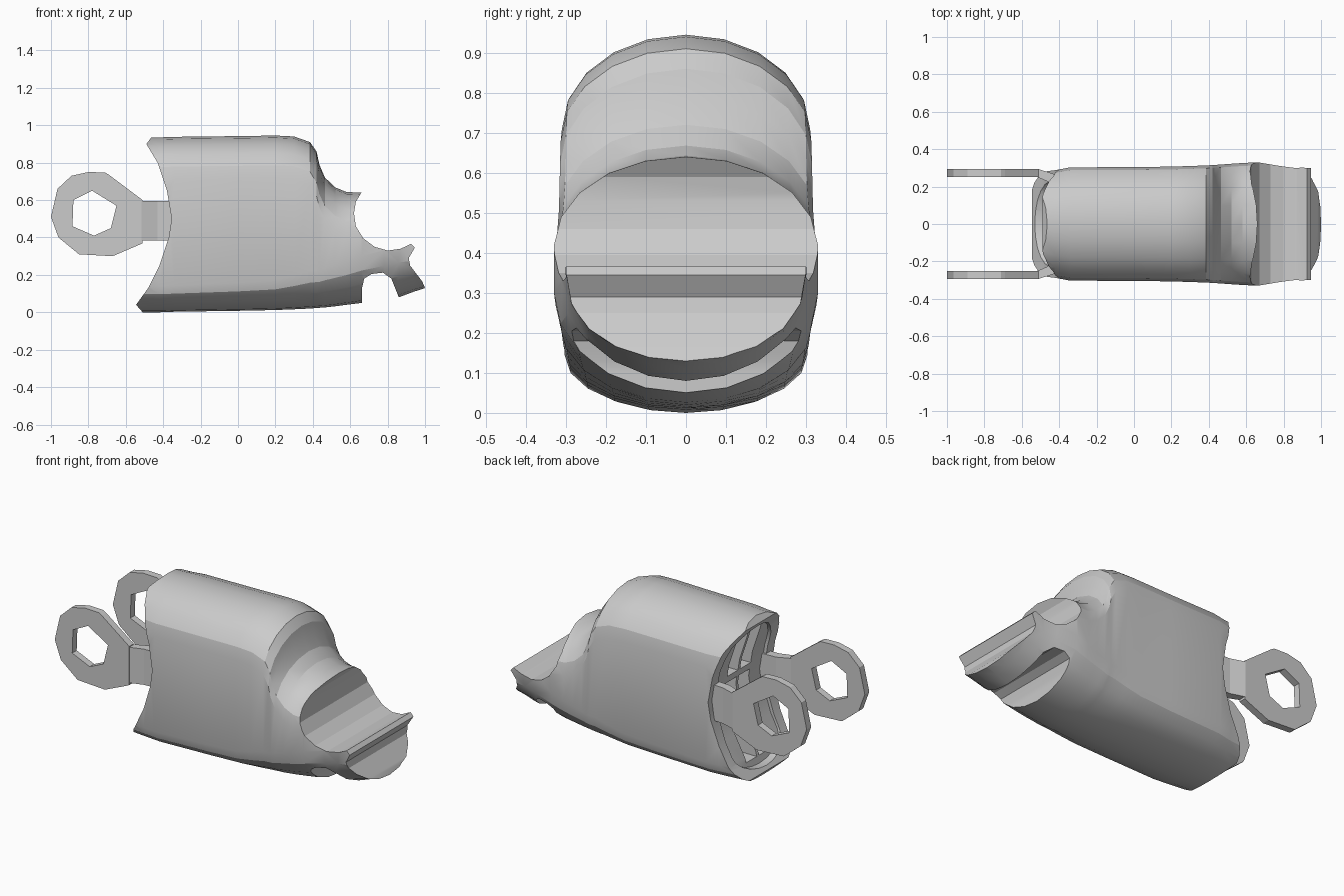
import bpy, bmesh
from math import sin, cos, pi

if "Cube" in bpy.data.objects:
    bpy.data.objects.remove(bpy.data.objects["Cube"])


def make(name, verts, faces):
    bm = bmesh.new()
    vs = [bm.verts.new(v) for v in verts]
    for f in faces:
        bm.faces.new([vs[i] for i in f])
    bmesh.ops.recalc_face_normals(bm, faces=bm.faces)
    me = bpy.data.meshes.new(name)
    bm.to_mesh(me)
    bm.free()
    ob = bpy.data.objects.new(name, me)
    bpy.context.collection.objects.link(ob)
    return ob


def skin(name, rings):
    """Closed solid through a list of equal-length point rings."""
    n = len(rings[0])
    faces = [tuple(range(n)), tuple(range((len(rings) - 1) * n, len(rings) * n))]
    for r in range(len(rings) - 1):
        for i in range(n):
            j = (i + 1) % n
            faces.append((r * n + i, r * n + j, r * n + n + j, r * n + n + i))
    return make(name, [p for ring in rings for p in ring], faces)


def prism(name, pts, a, b, axis='y'):
    place = (lambda p, t: (p[0], t, p[1])) if axis == 'y' else (lambda p, t: (p[0], p[1], t))
    return skin(name, [[place(p, t) for p in pts] for t in (a, b)])


def boolean(ob, cutter, op):
    m = ob.modifiers.new(op, 'BOOLEAN')
    m.operation, m.object, m.solver = op, cutter, 'EXACT'
    bpy.context.view_layer.objects.active = ob
    bpy.ops.object.modifier_apply(modifier=m.name)
    bpy.data.objects.remove(cutter)


def section(x, zt, zb, hw, ht, hb, n=5):
    """Rounded upright cross-section."""
    half = [(hw * sin(i * pi / 2 / n), zt - ht * (1 - cos(i * pi / 2 / n))) for i in range(n + 1)]
    half += [(hw * sin(i * pi / 2 / n), zb + hb * (1 - cos(i * pi / 2 / n))) for i in range(n, -1, -1)]
    return [(x, y, z) for y, z in half] + [(x, -y, z) for y, z in half[-2:0:-1]]


# Body: lofted shell with a stepped top
stations = [
    (-.56, .935, 0, .27, .23, .14), (-.42, .935, 0, .288, .23, .14),
    (-.34, .938, .003, .303, .23, .14), (.0, .942, .008, .304, .23, .15),
    (.2, .945, .012, .307, .23, .16), (.3, .94, .016, .31, .23, .18),
    (.385, .91, .02, .313, .23, .2), (.42, .86, .023, .315, .24, .2),
    (.435, .79, .024, .316, .23, .2), (.465, .72, .026, .318, .22, .21),
    (.52, .668, .032, .322, .22, .22), (.58, .643, .04, .326, .22, .23),
    (.66, .64, .05, .33, .22, .25), (.78, .64, .068, .31, .22, .26),
    (.86, .64, .08, .302, .22, .27), (.94, .64, .11, .3, .22, .24),
    (1.02, .64, .136, .298, .22, .2)]
body = skin("body", [section(*s) for s in stations])

# Side outline: concave rear rim, round socket and hooked nose
rim = [(-.51, -.05), (-.51, 0), (-.545, .04), (-.48, .13), (-.42, .25), (-.37, .4),
       (-.355, .5), (-.38, .65), (-.43, .8), (-.49, .9), (-.46, .94), (-.46, 1)]
front = [(.66, 1), (.66, .64), (.63, .59), (.62, .53), (.63, .46), (.67, .395), (.73, .35),
         (.8, .33), (.87, .34), (.925, .366), (.945, .345), (.913, .29), (.92, .25),
         (.985, .165), (1, .13), (1, .03), (.88, .03), (.82, .18), (.775, .212),
         (.715, .205), (.675, .18), (.663, .13), (.663, -.05)]
boolean(body, prism("outline", rim + front, -.5, .5), 'INTERSECT')

# Shallow recessed rear face inside a broad rim
recess = skin("recess", [section(x, .875, .06, w, .2, .11) for x, w in ((-.7, .21), (-.42, .225), (-.2, .23))])
back = [(-.5, 0), (-.465, .13), (-.4, .25), (-.35, .4), (-.335, .5), (-.36, .65), (-.41, .8), (-.45, .95)]
boolean(recess, prism("recess_outline", [(-.8, 0)] + back + [(-.8, .95)], -.5, .5), 'INTERSECT')
boolean(body, recess, 'DIFFERENCE')

# Paired slots in the rear face, split by a crossbar
for y in (-.06, .06):
    for z0, z1 in ((.1, .54), (.58, .83)):
        boolean(body, prism("slot", [(-.6, z0), (-.25, z0), (-.25, z1), (-.6, z1)], y - .05, y + .05), 'DIFFERENCE')

# Hinge lugs with hexagonal holes and bent roots, one each side
lug = [(-.51, .6), (-.69, .735), (-.71, .747), (-.8, .75), (-.89, .73), (-.965, .66), (-1, .51),
       (-.96, .4), (-.85, .31), (-.67, .3), (-.53, .36), (-.51, .37)]
hole = [(-.65, .57), (-.78, .65), (-.88, .6), (-.885, .46), (-.77, .41), (-.68, .45)]
root = [(-.515, .295), (-.43, .268), (-.28, .26), (-.28, .21), (-.44, .218), (-.515, .25)]
for side, s in (("front", -1), ("back", 1)):
    ring = prism(side + "_hinge_lug", lug, s * .252, s * .294)
    boolean(ring, prism("hole", hole, s * .2, s * .35), 'DIFFERENCE')
    prism(side + "_hinge_root", [(x, s * y) for x, y in root], .383, .595, 'z')

# Soft shading on the shell, crisp edges elsewhere
bpy.ops.object.select_all(action='DESELECT')
body.select_set(True)
bpy.context.view_layer.objects.active = body
bpy.ops.object.shade_smooth_by_angle(angle=0.35)
